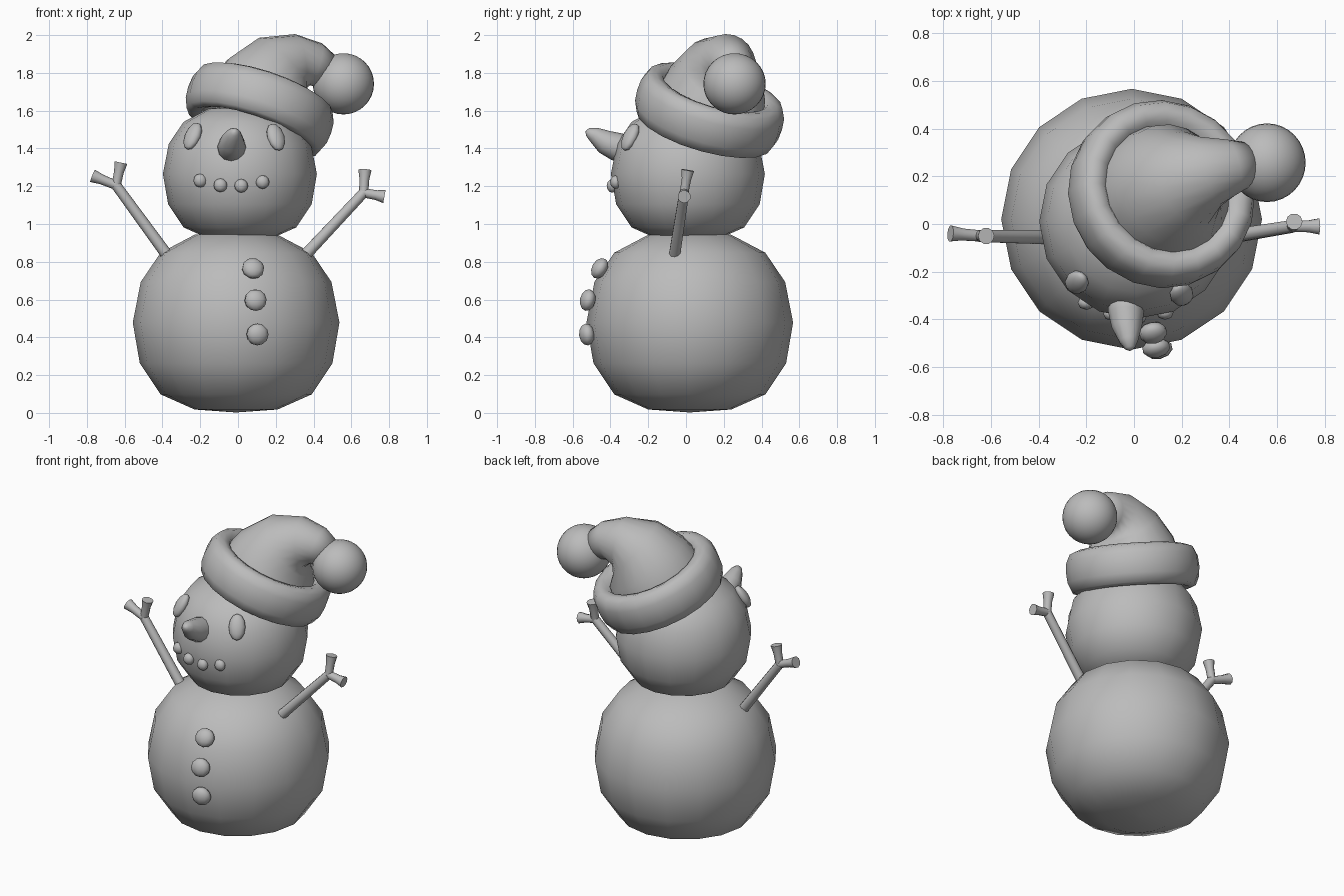
import bpy, bmesh, math
from mathutils import Vector

cube = bpy.data.objects.get("Cube")
if cube:
    bpy.data.objects.remove(cube, do_unlink=True)

grey = bpy.data.materials.new("plain grey")
grey.use_nodes = True
grey.diffuse_color = (0.5, 0.5, 0.5, 1)
grey.node_tree.nodes["Principled BSDF"].inputs["Base Color"].default_value = (0.5, 0.5, 0.5, 1)


def finish(name, bm, angle=180):
    bmesh.ops.recalc_face_normals(bm, faces=bm.faces)
    mesh = bpy.data.meshes.new(name)
    bm.to_mesh(mesh)
    bm.free()
    mesh.materials.append(grey)
    obj = bpy.data.objects.new(name, mesh)
    bpy.context.collection.objects.link(obj)
    bpy.ops.object.select_all(action='DESELECT')
    obj.select_set(True)
    bpy.context.view_layer.objects.active = obj
    bpy.ops.object.shade_smooth_by_angle(angle=math.radians(angle))
    return obj


def sweep(bm, rings, segs=16, axis=None, cap=True):
    """Skin circles given as (centre, radius), facing along the path or a fixed axis."""
    pts = [Vector(c) for c, r in rings]
    loops = []
    for i, (c, r) in enumerate(rings):
        t = axis or pts[min(i + 1, len(pts) - 1)] - pts[max(i - 1, 0)]
        turn = Vector((0, 0, 1)).rotation_difference(t.normalized())
        loops.append([bm.verts.new(pts[i] + turn @ Vector((r * math.cos(a), r * math.sin(a), 0)))
                      for a in (math.tau * k / segs for k in range(segs))])
    for a, b in zip(loops, loops[1:]):
        for k in range(segs):
            j = (k + 1) % segs
            bm.faces.new((a[k], a[j], b[j], b[k]))
    if cap:
        bm.faces.new(loops[0])
        bm.faces.new(loops[-1])


def blob(name, loc, size, segs=10, facing=None):
    """Ellipsoid whose local y points along facing."""
    bm = bmesh.new()
    bmesh.ops.create_uvsphere(bm, u_segments=segs, v_segments=max(6, segs // 2), radius=1)
    obj = finish(name, bm)
    obj.location, obj.scale = loc, size
    if facing:
        obj.rotation_mode = 'QUATERNION'
        obj.rotation_quaternion = facing.to_track_quat('Y', 'Z')
    return obj


# Snowballs share one slightly flattened profile
BALL = [(0.01, -.475), (.22, -.46), (.4, -.38), (.51, -.215), (.547, 0),
        (.505, .215), (.4, .37), (.22, .465), (0.01, .49)]


def snowball(name, centre, scale):
    bm = bmesh.new()
    c = Vector(centre)
    sweep(bm, [(c + Vector((0, 0, h * scale)), r * scale) for r, h in BALL], axis=Vector((0, 0, 1)))
    finish(name, bm)


body_c = Vector((-.01, .02, .478))
head_c = Vector((.01, .01, 1.265))
snowball("body", body_c, 1)
snowball("head", head_c, .745)

# Hat: tilted rounded brim, bent crown and pompom
tilt = Vector((.34, .29, 1)).normalized()
brim_c = Vector((.115, .125, 1.605))
SECTION = [(.29, -.11), (.33, -.128), (.37, -.115), (.393, -.06), (.398, 0),
           (.393, .06), (.37, .11), (.33, .125), (.29, .115), (.26, .07)]
bm = bmesh.new()
sweep(bm, [(brim_c + tilt * h, r) for r, h in SECTION], segs=20, axis=tilt, cap=False)
finish("hat_brim", bm)

bm = bmesh.new()
sweep(bm, [((.09, .1, 1.54), .3), ((.12, .13, 1.63), .295), ((.17, .16, 1.73), .268),
           ((.235, .19, 1.82), .21), ((.32, .22, 1.855), .152),
           ((.41, .24, 1.845), .117), ((.48, .255, 1.805), .09)], segs=20)
finish("hat_crown", bm)
blob("hat_pompom", (.558, .257, 1.742), (.162, .165, .162), 32)

# Carrot nose, bent upward
bm = bmesh.new()
sweep(bm, [((-.035, -.3, 1.39), .075), ((-.033, -.37, 1.41), .075), ((-.03, -.43, 1.435), .064),
           ((-.022, -.49, 1.475), .04), ((-.017, -.52, 1.487), .022), ((-.015, -.53, 1.49), .006)], 12)
finish("nose", bm)

# Eyes lie on the head surface
for side, loc in (("right", (-.24, -.245, 1.465)), ("left", (.2, -.295, 1.46))):
    loc = Vector(loc)
    blob(side + "_eye", loc, (.05, .035, .08), 12, loc - head_c)

# Mouth pebbles follow the head's curve
for i, (x, z) in enumerate(((-.2, 1.23), (-.093, 1.205), (.017, 1.202), (.13, 1.222))):
    y = head_c.y - math.sqrt(.4 ** 2 - (x - head_c.x) ** 2)
    blob("mouth_pebble_%d" % (i + 1), (x, y, z), (.036, .03, .036), 8)

# Buttons down the belly
for i, loc in enumerate(((.08, -.457, .765), (.093, -.52, .597), (.103, -.525, .415))):
    loc = Vector(loc)
    blob("button_%d" % (i + 1), loc, (.06, .042, .058), 10, loc - body_c)

# Twig arms: a stem and two flared fingers
ARMS = {"right_arm": ((-.375, -.055, .835), (-.645, -.05, 1.205), (-.62, -.05, 1.325), (-.77, -.04, 1.255)),
        "left_arm": ((.36, -.06, .84), (.665, -.01, 1.165), (.672, .01, 1.285), (.775, -.01, 1.145))}
for name, path in ARMS.items():
    base, fork, tip_a, tip_b = map(Vector, path)
    bm = bmesh.new()
    sweep(bm, [(base, .031), (fork, .027)], 10)
    for tip in (tip_a, tip_b):
        sweep(bm, [(fork.lerp(tip, -.1), .024), (fork.lerp(tip, .6), .026), (tip, .035)], 10)
    finish(name, bm, 50)
